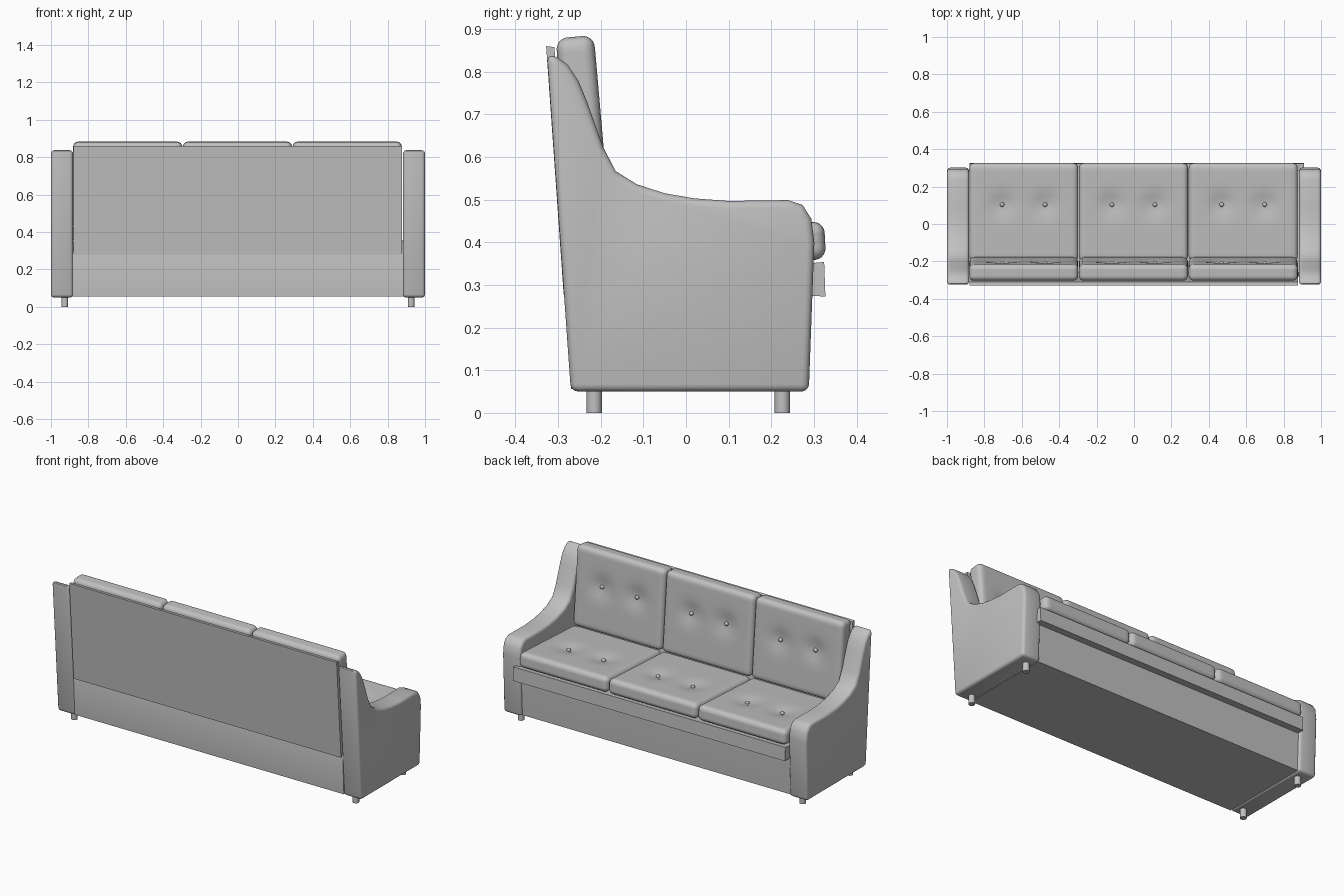
import bpy, bmesh, math
from mathutils import Matrix, Vector

cube = bpy.data.objects.get("Cube")
if cube:
    bpy.data.objects.remove(cube, do_unlink=True)

GREY = (0.53, 0.53, 0.53, 1)
fabric = bpy.data.materials.new("grey fabric")
fabric.use_nodes = True
fabric.diffuse_color = GREY
fabric.node_tree.nodes["Principled BSDF"].inputs["Base Color"].default_value = GREY


def finish(bm, name, matrix=None, angle=40):
    bmesh.ops.recalc_face_normals(bm, faces=bm.faces)
    if matrix:
        bm.transform(matrix)
    mesh = bpy.data.meshes.new(name)
    bm.to_mesh(mesh)
    bm.free()
    mesh.materials.append(fabric)
    obj = bpy.data.objects.new(name, mesh)
    bpy.context.collection.objects.link(obj)
    bpy.ops.object.select_all(action='DESELECT')
    obj.select_set(True)
    bpy.context.view_layer.objects.active = obj
    bpy.ops.object.shade_smooth_by_angle(angle=math.radians(angle))


def extrude_profile(name, profile, x0, x1, bevel=0.0):
    """Extrude a (y, z) outline along x, rounding the sharp edges."""
    bm = bmesh.new()
    face = bm.faces.new([bm.verts.new((x0, y, z)) for y, z in profile])
    out = bmesh.ops.extrude_face_region(bm, geom=[face])
    moved = [v for v in out["geom"] if isinstance(v, bmesh.types.BMVert)]
    bmesh.ops.translate(bm, verts=moved, vec=(x1 - x0, 0, 0))
    bmesh.ops.recalc_face_normals(bm, faces=bm.faces)
    if bevel:
        sharp = [e for e in bm.edges if e.calc_face_angle(0) > math.radians(50)]
        bmesh.ops.bevel(bm, geom=sharp, offset=bevel, segments=3,
                        profile=0.5, affect='EDGES')
    finish(bm, name)


def button(name, matrix):
    bm = bmesh.new()
    bmesh.ops.create_uvsphere(bm, u_segments=12, v_segments=8, radius=0.012)
    finish(bm, name, matrix)


def cushion(name, size, matrix, tuft_y, radius=0.028):
    """Rounded pad with two button dimples on its local +z side."""
    half = Vector(size) / 2
    tufts = [(-0.115, tuft_y), (0.115, tuft_y)]
    depth, spread = 0.018, 0.058
    bm = bmesh.new()
    bmesh.ops.create_cube(bm, size=2)
    bmesh.ops.subdivide_edges(bm, edges=bm.edges[:], cuts=27, use_grid_fill=True)
    for v in bm.verts:
        # Crowd the grid towards the edges, then round them
        p = Vector([math.sin(c * math.pi / 2) * h for c, h in zip(v.co, half)])
        q = Vector([max(-h + radius, min(h - radius, c)) for c, h in zip(p, half)])
        p = q + (p - q).normalized() * radius
        if p.z > half.z - radius:
            for tx, ty in tufts:
                d = math.hypot(p.x - tx, p.y - ty)
                p.z -= depth * math.exp(-(d / spread) ** 2)
        v.co = p
    finish(bm, name, matrix, 60)
    for i, (tx, ty) in enumerate(tufts):
        spot = Matrix.Translation((tx, ty, half.z - depth + 0.005))
        button(f"{name}_button_{i + 1}", matrix @ spot)


# Arms with swept-up wings
arm = [(-0.27, 0.05), (0.288, 0.05), (0.301, 0.40), (0.294, 0.455),
       (0.273, 0.488), (0.24, 0.499), (0.10, 0.497), (0.02, 0.503),
       (-0.05, 0.515), (-0.115, 0.536), (-0.165, 0.567), (-0.195, 0.625),
       (-0.232, 0.73), (-0.253, 0.78), (-0.278, 0.817), (-0.305, 0.835),
       (-0.326, 0.842)]
for side, sign in (("right", -1), ("left", 1)):
    extrude_profile(f"{side}_arm", arm, sign * 0.882, sign, 0.017)

# Base box, back panel and front rail
extrude_profile("base", [(-0.27, 0.056), (0.275, 0.056), (0.284, 0.27),
                         (0.284, 0.35), (-0.26, 0.35), (-0.28, 0.28)], -0.885, 0.885)
extrude_profile("back_panel", [(-0.287, 0.278), (-0.328, 0.86), (-0.309, 0.858),
                               (-0.25, 0.278)], -0.88, 0.878)
extrude_profile("front_rail", [(0.28, 0.275), (0.327, 0.273), (0.324, 0.354),
                               (0.28, 0.35)], -0.88, 0.91)

# Three tilted seat cushions and three leaning back cushions
tilt = Matrix.Rotation(math.radians(3), 4, 'X')
lean = Matrix.Rotation(math.radians(-85), 4, 'X')
for i, x in enumerate((-0.59, -0.003, 0.584)):
    cushion(f"seat_cushion_{i + 1}", (0.583, 0.525, 0.09),
            Matrix.Translation((x, 0.064, 0.391)) @ tilt, 0.041)
    cushion(f"back_cushion_{i + 1}", (0.583, 0.47, 0.09),
            Matrix.Translation((x, -0.2405, 0.648)) @ lean, -0.03)

# Short round legs
for x in (-0.926, 0.926):
    for y in (-0.215, 0.226):
        bm = bmesh.new()
        bmesh.ops.create_cone(bm, cap_ends=True, segments=20, radius1=0.018,
                              radius2=0.018, depth=0.06)
        end = "front" if y < 0 else "back"
        side = "left" if x > 0 else "right"
        finish(bm, f"{end}_{side}_leg", Matrix.Translation((x, y, 0.03)))
